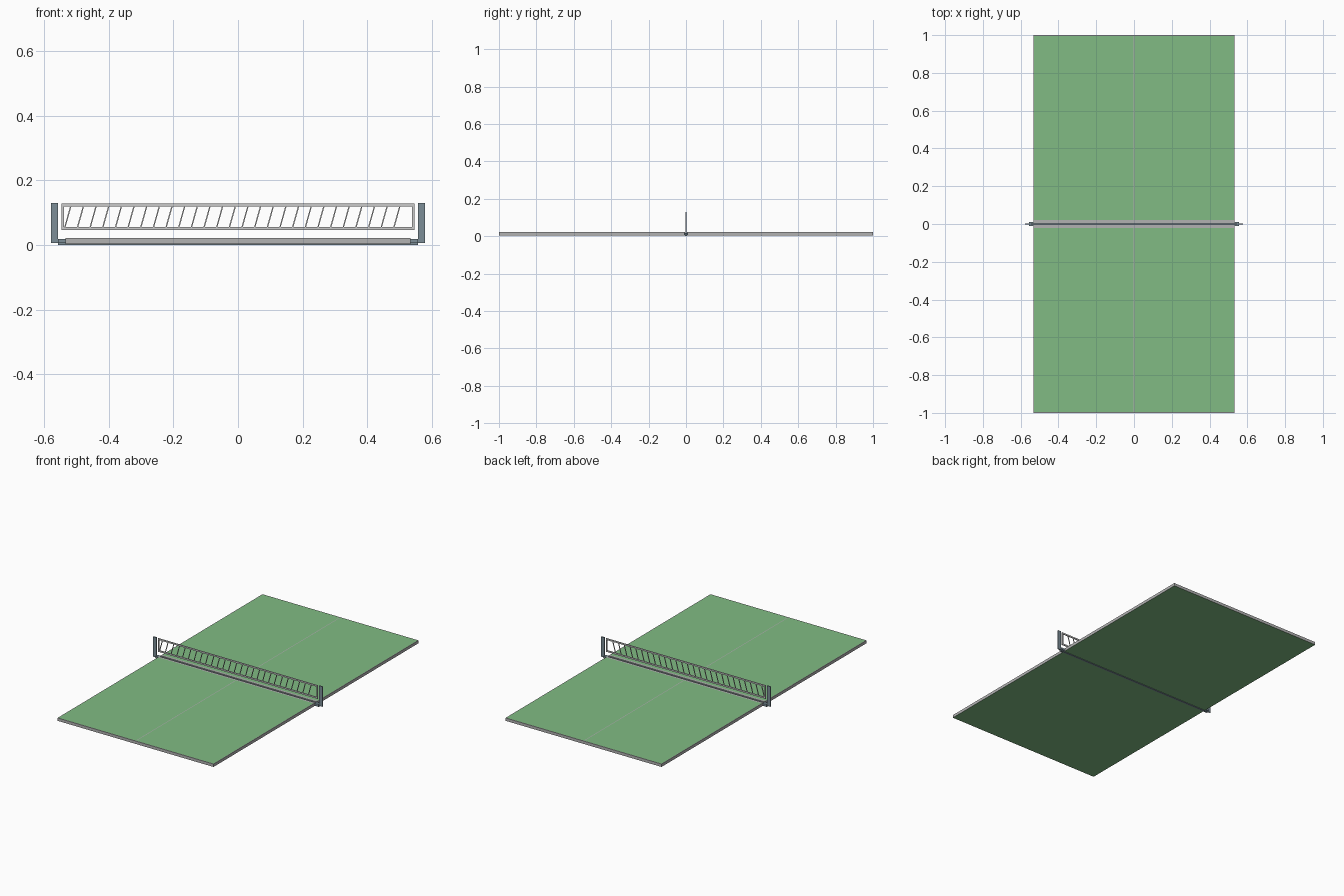
import bpy, bmesh
from mathutils import Vector

if "Cube" in bpy.data.objects:
    bpy.data.objects.remove(bpy.data.objects["Cube"])


def material(name, rgb):
    m = bpy.data.materials.new(name)
    m.diffuse_color = (*rgb, 1)
    m.use_nodes = True
    m.node_tree.nodes["Principled BSDF"].inputs["Base Color"].default_value = m.diffuse_color
    return m


green = material("table_green", (0.22, 0.5, 0.23))
steel = material("steel_grey", (0.2, 0.27, 0.31))


def prism(bm, profile, y0, y1):
    """Extrude an xz profile from y0 to y1."""
    face = bm.faces.new([bm.verts.new((x, y0, z)) for x, z in profile])
    out = bmesh.ops.extrude_face_region(bm, geom=[face])
    verts = [g for g in out["geom"] if isinstance(g, bmesh.types.BMVert)]
    bmesh.ops.translate(bm, verts=verts, vec=Vector((0, y1 - y0, 0)))


def rect(x0, x1, z0, z1):
    return [(x0, z0), (x1, z0), (x1, z1), (x0, z1)]


def finish(name, bm, mats=()):
    bmesh.ops.recalc_face_normals(bm, faces=bm.faces)
    mesh = bpy.data.meshes.new(name)
    bm.to_mesh(mesh)
    bm.free()
    for m in mats:
        mesh.materials.append(m)
    obj = bpy.data.objects.new(name, mesh)
    bpy.context.collection.objects.link(obj)
    return obj


def box(name, x, y, z, mats=()):
    bm = bmesh.new()
    prism(bm, rect(*x, *z), *y)
    return finish(name, bm, mats)


W, Z0, Z1 = 0.533, 0.003, 0.021
SEAM, STRIPE, EDGE = 0.006, 0.02, 0.004

# Two table halves: grey rim and lines, green playing panels and underside
grey = material("line_grey", (0.45, 0.45, 0.45))
for label, s in (("front", -1), ("back", 1)):
    bm = bmesh.new()
    ys = [s * v for v in (SEAM, STRIPE, 1 - EDGE, 1)]
    xs = [-W, -W + EDGE, -0.002, 0.002, W - EDGE, W]
    for i in range(5):
        for j in range(3):
            f = bm.faces.new([bm.verts.new((x, y, Z1)) for x, y in
                              ((xs[i], ys[j]), (xs[i + 1], ys[j]),
                               (xs[i + 1], ys[j + 1]), (xs[i], ys[j + 1]))])
            f.material_index = 1 if i in (1, 3) and j == 1 else 0
    bmesh.ops.remove_doubles(bm, verts=bm.verts, dist=1e-5)
    top = list(bm.faces)
    out = bmesh.ops.extrude_face_region(bm, geom=top, use_keep_orig=True)
    low = [g for g in out["geom"] if isinstance(g, bmesh.types.BMVert)]
    bmesh.ops.translate(bm, verts=low, vec=(0, 0, Z0 - Z1))
    for f in bm.faces:
        c = f.calc_center_median()
        if abs(c.z - Z0) < 1e-5:
            f.material_index = 1
        elif c.z < Z1 - 1e-5:
            f.material_index = 0
    finish(label + "_table_half", bm, [grey, green])

# Cross bar that carries the net, running through the seam
box("net_cross_bar", (-0.556, 0.556), (-SEAM, SEAM), (0.0, 0.017), [steel])

# Net posts and their clamps
for label, s in (("left", -1), ("right", 1)):
    box(label + "_net_post", sorted((s * 0.556, s * 0.578)), (-0.003, 0.003),
        (0.006, 0.13), [steel])
    box(label + "_post_clamp", sorted((s * 0.533, s * 0.557)),
        (-0.011, 0.011), (0.006, 0.018), [steel])

# Net: rectangular frame with slanted strands
X, NZ0, NZ1, B = 0.546, 0.046, 0.128, 0.009
T = 0.003
bm = bmesh.new()
for r in (rect(-X, X, NZ1 - B, NZ1), rect(-X, X, NZ0, NZ0 + B),
          rect(-X, -X + B, NZ0 + B, NZ1 - B), rect(X - B, X, NZ0 + B, NZ1 - B)):
    prism(bm, r, -T, T)
N, lean, t = 27, 0.018, 0.004
pitch = (2 * (X - B) - lean) / N
for i in range(N):
    x = -X + B + i * pitch
    prism(bm, [(x, NZ0 + B), (x + t, NZ0 + B),
               (x + t + lean, NZ1 - B), (x + lean, NZ1 - B)], -T * 0.7, T * 0.7)
finish("net", bm)
